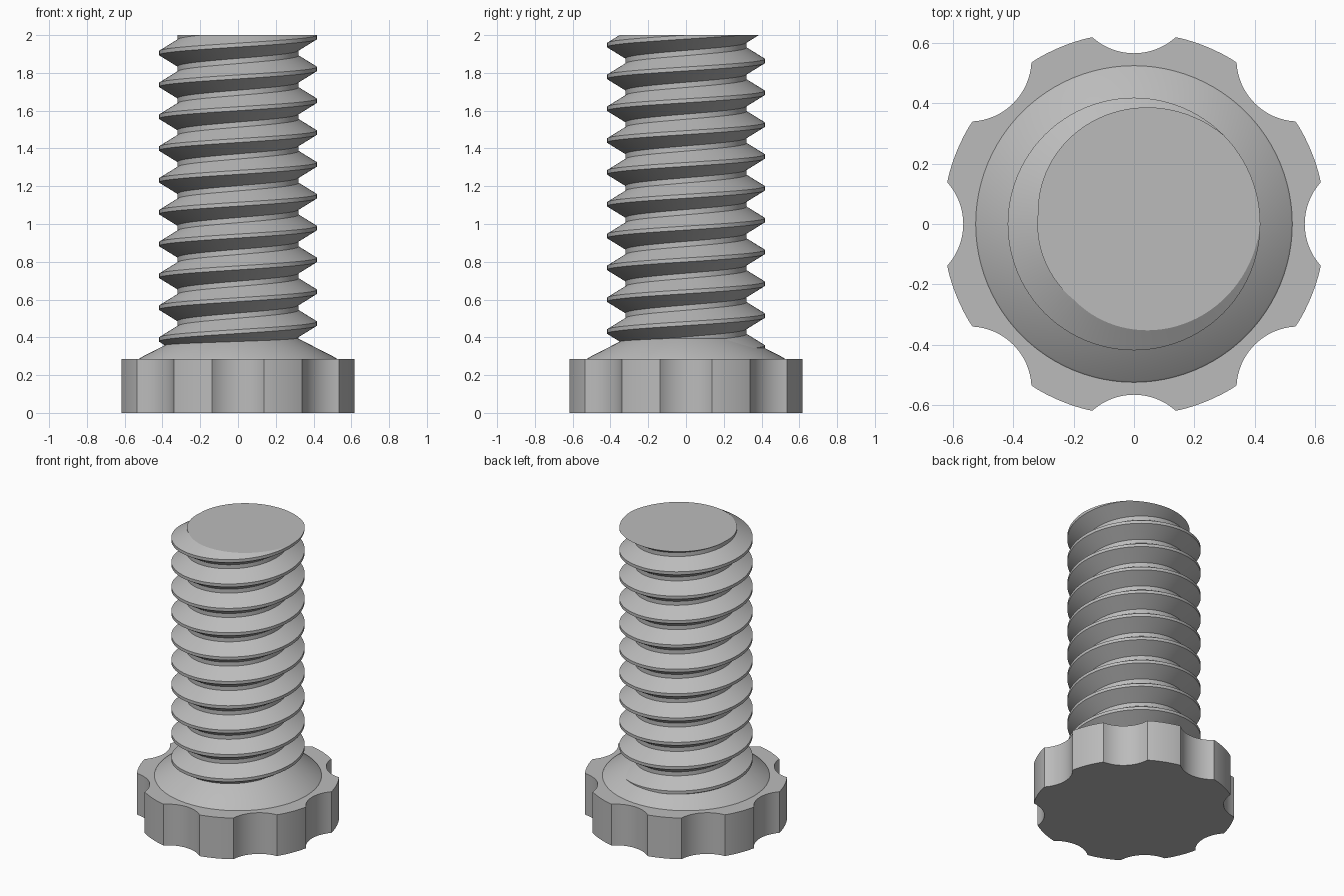
import bpy, bmesh
from math import sin, cos, asin, pi, radians

cube = bpy.data.objects.get("Cube")
if cube:
    bpy.data.objects.remove(cube, do_unlink=True)

COLOUR = (0.5, 0.5, 0.5, 1)
steel = bpy.data.materials.new("plain grey")
steel.use_nodes = True
steel.diffuse_color = COLOUR
steel.node_tree.nodes["Principled BSDF"].inputs["Base Color"].default_value = COLOUR


def finish(name, bm):
    bmesh.ops.recalc_face_normals(bm, faces=bm.faces)
    mesh = bpy.data.meshes.new(name)
    bm.to_mesh(mesh)
    bm.free()
    obj = bpy.data.objects.new(name, mesh)
    bpy.context.collection.objects.link(obj)
    mesh.materials.append(steel)
    bpy.ops.object.select_all(action='DESELECT')
    obj.select_set(True)
    bpy.context.view_layer.objects.active = obj
    bpy.ops.object.shade_smooth_by_angle(angle=radians(25))
    return obj


def bridge(bm, a, b, closed=False):
    """Join two rows of vertices with quads."""
    n = len(a)
    for i in range(n if closed else n - 1):
        j = (i + 1) % n
        bm.faces.new((a[i], a[j], b[j], b[i]))


# Scalloped head: eight finger notches around a disc
HEAD_H, HEAD_R = 0.285, 0.634
NOTCH_C, NOTCH_R, NOTCH_HALF = 0.771, 0.206, 0.138
span = asin(NOTCH_HALF / NOTCH_R)
edge = asin(NOTCH_HALF / HEAD_R)
outline = []
for k in range(8):
    turn = k * pi / 4
    for i in range(17):
        a = span * (i / 8 - 1)
        x, y = NOTCH_C - NOTCH_R * cos(a), NOTCH_R * sin(a)
        outline.append((x * cos(turn) - y * sin(turn), x * sin(turn) + y * cos(turn)))
    for i in range(1, 8):
        a = turn + edge + (pi / 4 - 2 * edge) * i / 8
        outline.append((HEAD_R * cos(a), HEAD_R * sin(a)))

bm = bmesh.new()
low, high = [[bm.verts.new((x, y, z)) for x, y in outline] for z in (0, HEAD_H)]
bridge(bm, low, high, closed=True)
bm.faces.new(low)
bm.faces.new(high)
finish("scalloped_head", bm)

# Conical collar between head and shank
bm = bmesh.new()
rings = []
for r, z in ((0.524, HEAD_H), (0.519, 0.291), (0.31, 0.398)):
    rings.append([bm.verts.new((r * cos(2 * pi * i / 96), r * sin(2 * pi * i / 96), z))
                  for i in range(96)])
for a, b in zip(rings, rings[1:]):
    bridge(bm, a, b, closed=True)
finish("collar", bm)

# Threaded shank: trapezoid profile swept up a right-handed helix
PITCH, ROOT, CREST, STEPS = 0.1685, 0.32, 0.418, 96
profile = ((CREST, -0.0105), (CREST, 0.0105), (ROOT, 0.0705),
           (ROOT, PITCH - 0.0705), (CREST, PITCH - 0.0105))
bm = bmesh.new()
previous = None
for i in range(-13 * STEPS, 2 * STEPS + 1):
    a = 2 * pi * i / STEPS
    base = 2 + PITCH * (i / STEPS - 1 / 16)
    row = [bm.verts.new((r * cos(a), r * sin(a), base + dz)) for r, dz in profile]
    if previous:
        bridge(bm, previous, row)
    previous = row
bmesh.ops.remove_doubles(bm, verts=bm.verts, dist=0.0001)

# Trim both ends flat and cap them
for z, up in ((2, 1), (0.25, -1)):
    cut = bmesh.ops.bisect_plane(bm, geom=bm.verts[:] + bm.edges[:] + bm.faces[:], dist=0.00001,
                                 plane_co=(0, 0, z), plane_no=(0, 0, up), clear_outer=True)
    rim = [e for e in cut["geom_cut"] if isinstance(e, bmesh.types.BMEdge)]
    bmesh.ops.holes_fill(bm, edges=rim, sides=0)
finish("threaded_shank", bm)
